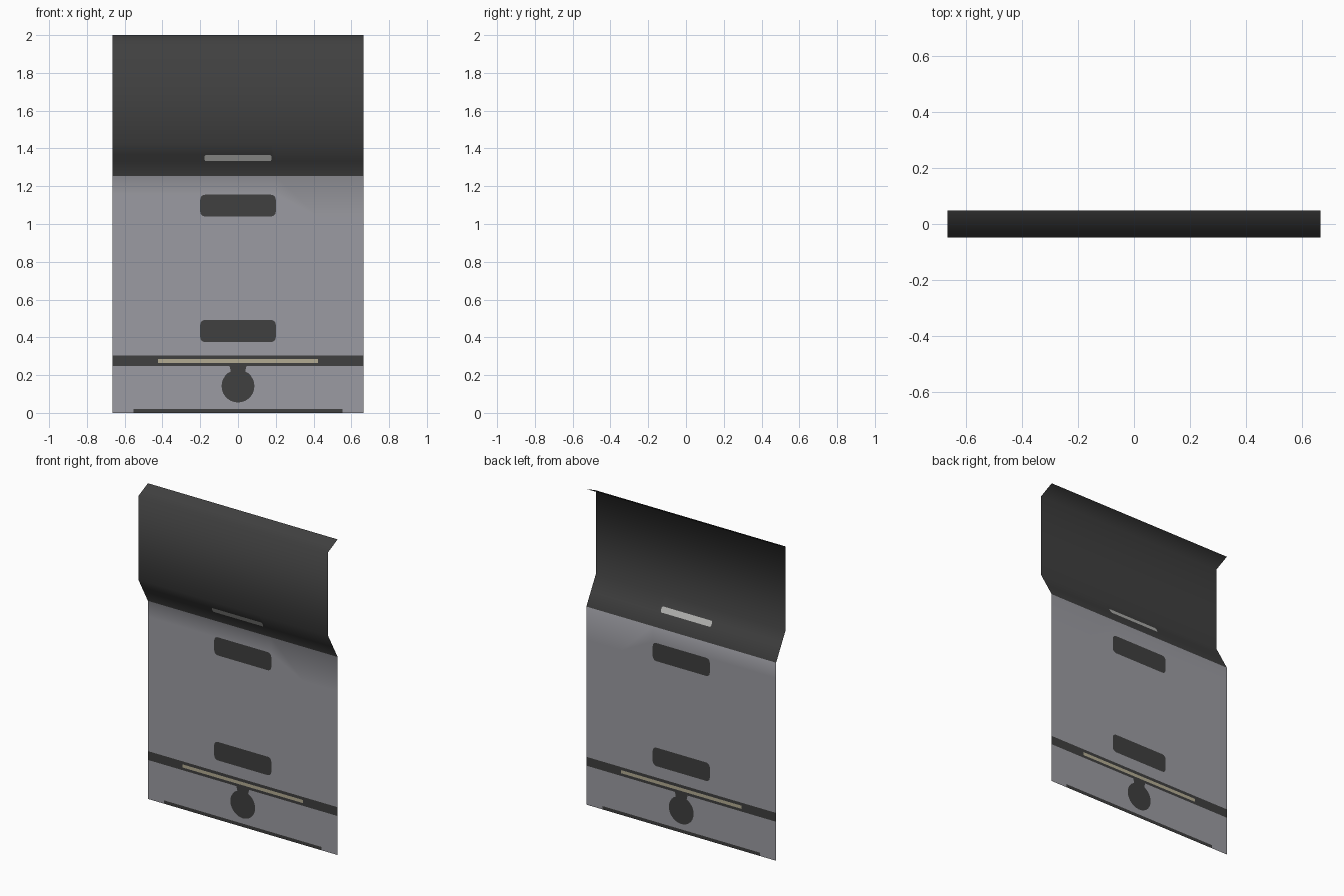
import bpy, bmesh, math
from mathutils import Vector

if "Cube" in bpy.data.objects:
    bpy.data.objects.remove(bpy.data.objects["Cube"])

HALF = 0.665   # half width of the sheet
COLOURS = {
    "grey_board": (0.33, 0.33, 0.36),
    "charcoal": (0.050, 0.050, 0.050),
    "pale_grey": (0.47, 0.47, 0.45),
    "tan": (0.45, 0.41, 0.29),
}
GREY, DARK, PALE, TAN = range(4)


def rounded_rect(x, z0, z1, r=0.0, n=4):
    """Counter-clockwise (x, z) outline centred on x = 0."""
    if r == 0:
        return [(-x, z0), (x, z0), (x, z1), (-x, z1)]
    pts = []
    for k, (cx, cz) in enumerate([(x - r, z1 - r), (-x + r, z1 - r),
                                  (-x + r, z0 + r), (x - r, z0 + r)]):
        for i in range(n + 1):
            a = math.pi / 2 * (k + i / n)
            pts.append((cx + r * math.cos(a), cz + r * math.sin(a)))
    return pts


def disc(z, r, n=28):
    return [(r * math.cos(math.tau * i / n), z + r * math.sin(math.tau * i / n))
            for i in range(n)]


def paint(bm, outline, material):
    """Cut a convex outline into the sheet and colour the faces inside it."""
    xs, zs = zip(*outline)
    box = rounded_rect(max(xs), min(zs), max(zs))
    planes = []
    for loop in (box, outline):
        for (ax, az), (bx, bz) in zip(loop, loop[1:] + loop[:1]):
            if math.hypot(bx - ax, bz - az) > 1e-4:
                no = Vector((bz - az, 0, ax - bx)).normalized()
                planes.append((Vector((ax, 0, az)), no))

    def inside(ps):
        return [f for f in bm.faces
                if all((f.calc_center_median() - co).dot(no) < 1e-6 for co, no in ps)]

    for i, (co, no) in enumerate(planes):
        faces = inside(planes[:i])
        edges = {e for f in faces for e in f.edges}
        verts = {v for f in faces for v in f.verts}
        bmesh.ops.bisect_plane(bm, geom=list(verts) + list(edges) + faces,
                               plane_co=co, plane_no=no, dist=1e-5)
    for f in inside(planes):
        f.material_index = material


# Folded sheet: side profile (y, z) swept across x
profile = [(0.0475, 0.0), (0.0475, 0.3), (0.0475, 0.8), (0.0475, 1.255),
           (-0.0475, 1.425), (-0.0475, 1.955), (0.0475, 2.0)]
bm = bmesh.new()
rows = [[bm.verts.new((s * HALF, y, z)) for s in (-1, 1)] for y, z in profile]
for (a, b), (d, c) in zip(rows, rows[1:]):
    bm.faces.new((a, b, c, d))

# Dark upper hood, with its light slot
paint(bm, rounded_rect(HALF, 1.255, 2.0), DARK)
paint(bm, rounded_rect(0.177, 1.333, 1.365, 0.008, 2), PALE)
# Two handle patches
for z0, z1 in ((1.04, 1.155), (0.375, 0.492)):
    paint(bm, rounded_rect(0.2, z0, z1, 0.025), DARK)
# Dark crossband with a tan inlay
paint(bm, rounded_rect(HALF, 0.247, 0.303), DARK)
paint(bm, rounded_rect(0.423, 0.264, 0.284), TAN)
# Round tab hanging on its neck
paint(bm, disc(0.142, 0.087), DARK)
paint(bm, [(-0.035, 0.21), (0.035, 0.21), (0.045, 0.247), (-0.045, 0.247)], DARK)
# Strip along the foot
paint(bm, rounded_rect(0.553, 0.0, 0.021), DARK)

for f in bm.faces:
    f.smooth = True
mesh = bpy.data.meshes.new("folded_panel")
bm.to_mesh(mesh)
bm.free()
for name, rgb in COLOURS.items():
    mat = bpy.data.materials.new(name)
    mat.diffuse_color = (*rgb, 1)
    mat.use_nodes = True
    mat.node_tree.nodes["Principled BSDF"].inputs["Base Color"].default_value = mat.diffuse_color
    mesh.materials.append(mat)
bpy.context.collection.objects.link(bpy.data.objects.new("folded_panel", mesh))
